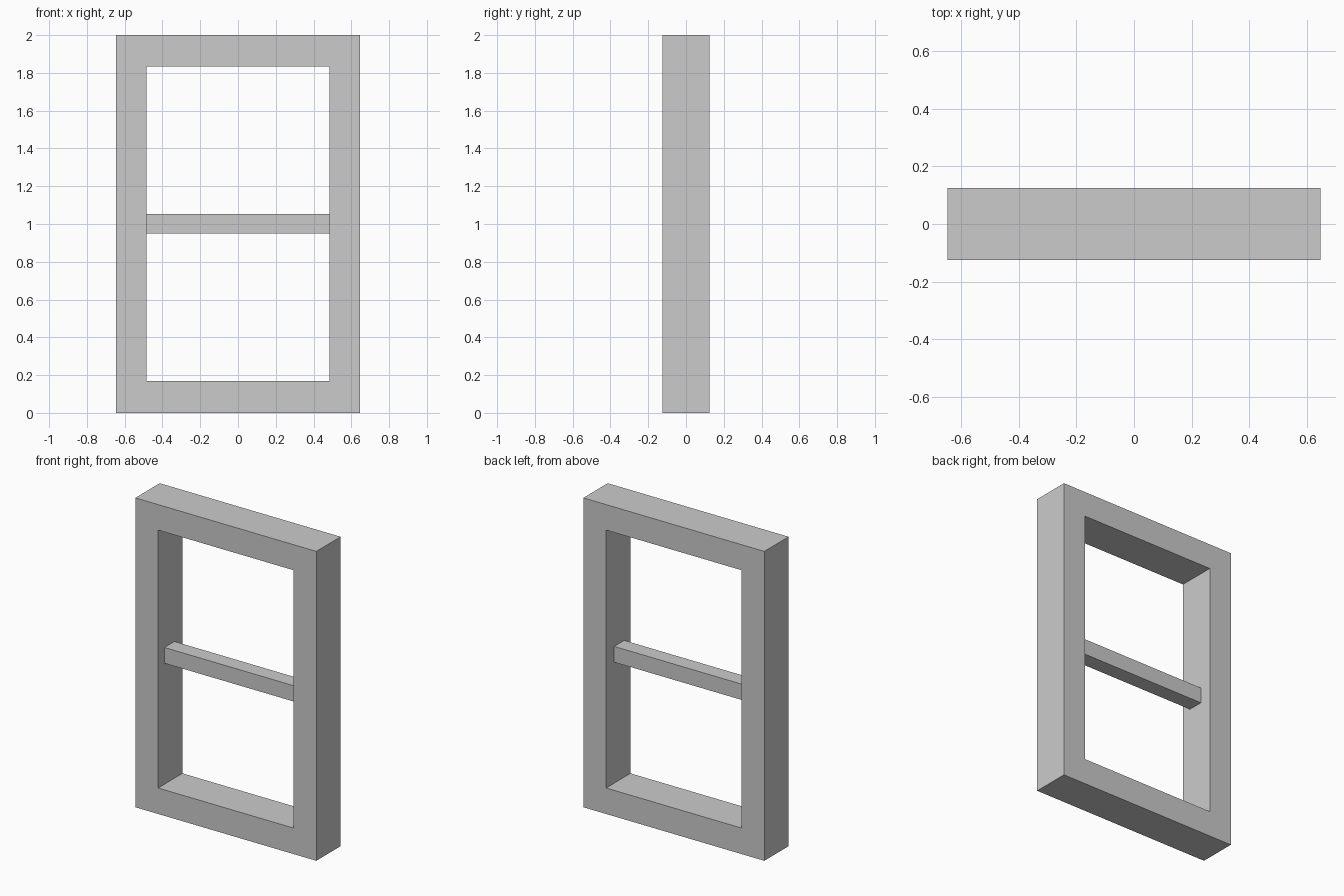
import bpy, bmesh

if "Cube" in bpy.data.objects:
    bpy.data.objects.remove(bpy.data.objects["Cube"])

W, D, H = 0.647, 0.124, 2.0          # half width, half depth, height
IN_W, IN_LOW, IN_HIGH = 0.484, 0.168, 1.835   # opening


def finish(name, bm):
    bmesh.ops.recalc_face_normals(bm, faces=bm.faces)
    mesh = bpy.data.meshes.new(name)
    bm.to_mesh(mesh)
    bm.free()
    obj = bpy.data.objects.new(name, mesh)
    bpy.context.collection.objects.link(obj)
    return obj


def rect(half_w, low, high):
    return [(-half_w, low), (half_w, low), (half_w, high), (-half_w, high)]


# Window frame: rectangular ring extruded through its depth
bm = bmesh.new()
outer = [bm.verts.new((x, -D, z)) for x, z in rect(W, 0, H)]
inner = [bm.verts.new((x, -D, z)) for x, z in rect(IN_W, IN_LOW, IN_HIGH)]
for i in range(4):
    j = (i + 1) % 4
    bm.faces.new((outer[i], outer[j], inner[j], inner[i]))
ext = bmesh.ops.extrude_face_region(bm, geom=bm.faces[:], use_keep_orig=True)
moved = [g for g in ext["geom"] if isinstance(g, bmesh.types.BMVert)]
bmesh.ops.translate(bm, verts=moved, vec=(0, 2 * D, 0))
finish("window_frame", bm)

# Crossbar spanning the opening, set slightly forward of centre
bm = bmesh.new()
bmesh.ops.create_cube(bm, size=1)
bmesh.ops.scale(bm, verts=bm.verts, vec=(2 * IN_W, 0.102, 0.102))
bmesh.ops.translate(bm, verts=bm.verts, vec=(0, -0.009, 1.001))
finish("crossbar", bm)
